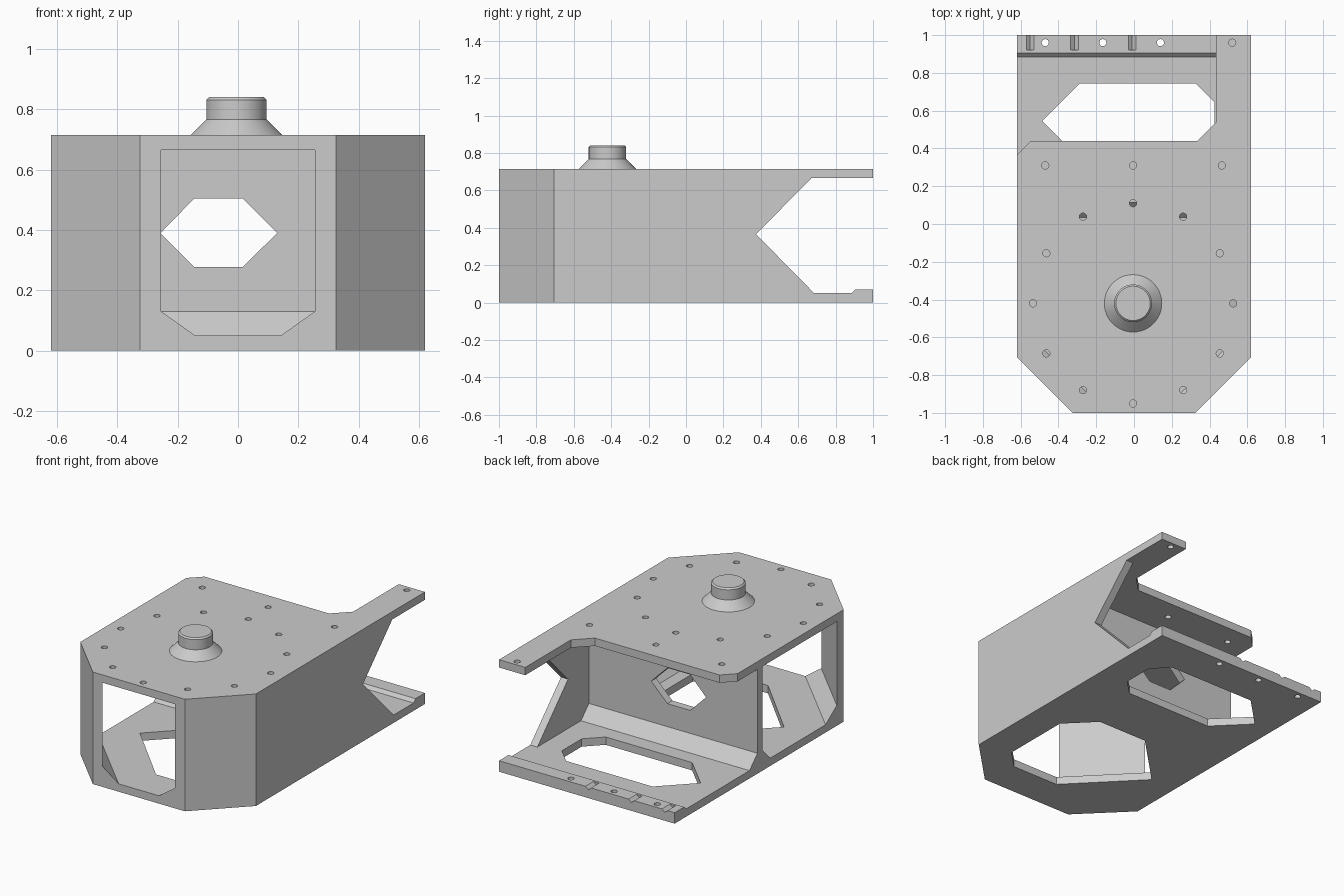
import bpy, bmesh, math
from mathutils import Vector

default = bpy.data.objects.get("Cube")
if default:
    bpy.data.objects.remove(default, do_unlink=True)

grey = bpy.data.materials.new("light_grey")
grey.use_nodes = True
colour = (0.6, 0.6, 0.6, 1)
grey.diffuse_color = colour
grey.node_tree.nodes["Principled BSDF"].inputs["Base Color"].default_value = colour

TOP, THICK, SIDE = 0.715, 0.05, 0.62
CEIL = TOP - THICK
FILLET = 0.08


def loft(name, start, end):
    """Solid between two matching loops of 3D points."""
    bm = bmesh.new()
    a = [bm.verts.new(p) for p in start]
    b = [bm.verts.new(p) for p in end]
    bm.faces.new(a)
    bm.faces.new(b)
    for i in range(len(a)):
        j = (i + 1) % len(a)
        bm.faces.new((a[i], a[j], b[j], b[i]))
    bmesh.ops.recalc_face_normals(bm, faces=bm.faces)
    mesh = bpy.data.meshes.new(name)
    bm.to_mesh(mesh)
    bm.free()
    mesh.materials.append(grey)
    obj = bpy.data.objects.new(name, mesh)
    bpy.context.collection.objects.link(obj)
    return obj


def prism(name, outline, axis, low, high):
    """Extrude a 2D outline along x, y or z."""
    def place(d):
        return [Vector((*p[:axis], d, *p[axis:])) for p in outline]
    return loft(name, place(low), place(high))


def circle(x, y, r, sides=16):
    steps = [2 * math.pi * i / sides for i in range(sides)]
    return [(x + r * math.cos(t), y + r * math.sin(t)) for t in steps]


def cut(obj, cutter, keep=False):
    cutter.hide_render = True
    mod = obj.modifiers.new("cut", "BOOLEAN")
    mod.operation, mod.solver, mod.object = "DIFFERENCE", "EXACT", cutter
    bpy.context.view_layer.objects.active = obj
    bpy.ops.object.modifier_apply(modifier=mod.name)
    if not keep:
        bpy.data.objects.remove(cutter, do_unlink=True)


# Floor plate with its two large openings
nose = [(-SIDE, -0.705), (-0.325, -1), (0.325, -1), (SIDE, -0.705)]
floor = prism("floor_plate", nose + [(SIDE, 1), (-SIDE, 1)], 2, 0, THICK)
front_opening = [(0.41, -0.65), (0.41, -0.2), (0.24, -0.03), (-0.11, -0.03),
                 (-0.44, -0.36), (-0.04, -0.77), (0.29, -0.77)]
rear_opening = [(-0.485, 0.545), (-0.285, 0.745), (0.325, 0.745), (0.425, 0.645),
                (0.425, 0.445), (0.325, 0.345), (-0.285, 0.345)]
for outline in (front_opening, rear_opening):
    cut(floor, prism("opening_cutter", outline, 2, -0.1, 0.2))

# Raised rear lip with grooves and bolt holes
lip = prism("rear_lip", [(0.885, THICK), (0.905, 0.07), (1, 0.07), (1, THICK)],
            0, -SIDE, SIDE)
for x in (-0.55, -0.315, -0.01):
    groove = [(x - 0.02, 0.08), (x - 0.02, 0.07), (x, 0.053),
              (x + 0.02, 0.07), (x + 0.02, 0.08)]
    cut(lip, prism("groove_cutter", groove, 1, 0.92, 1.1))
for x in (-0.47, -0.165, 0.14):
    hole = prism("hole_cutter", circle(x, 0.96, 0.019), 2, -0.1, 0.2)
    cut(lip, hole, keep=True)
    cut(floor, hole)

# Top plate with one rear arm
rear_edge = [(SIDE, 1), (0.435, 1), (0.435, 0.54), (0.335, 0.44),
             (-0.545, 0.44), (-SIDE, 0.365)]
roof = prism("top_plate", nose + rear_edge, 2, CEIL, TOP)
KX, KY = -0.005, -0.42
holes = circle(KX, KY, 0.53, 12) + [(x, 0.31) for x in (-0.47, KX, 0.465)]
for x, y in holes + [(0.52, 0.96)]:
    cut(roof, prism("hole_cutter", circle(x, y, 0.019), 2, 0.6, 0.8))

# Angled front walls and the sloped fillets at their feet
for s, label, end in ((1, "left", 0.6), (-1, "right", SIDE)):
    corner = [(s * x, y) for x, y in
              ((0.325, -1), (SIDE, -0.705), (SIDE, -0.635), (0.255, -1))]
    prism(label + "_front_wall", corner, 2, THICK, CEIL)
    run = FILLET * math.sqrt(2)
    near = [(s * 0.255, -1, THICK), (s * (0.255 - run), -1, THICK),
            (s * 0.255, -1, THICK + FILLET)]
    inner = end - 1.255
    far = [(s * end, inner, THICK), (s * end, inner + run, THICK),
           (s * end, inner, THICK + FILLET)]
    loft(label + "_front_fillet", near, far)

# Side wall with a V-shaped rear cutout
prism("side_wall", [(-0.69, THICK), (0.685, THICK), (0.375, 0.365),
                    (0.67, CEIL), (-0.69, CEIL)], 0, SIDE - THICK, SIDE)
prism("side_fillet", [(0.575, THICK), (0.57 - FILLET, THICK),
                      (0.57, THICK + FILLET), (0.575, THICK + FILLET)],
      1, -0.67, 0.14)

# Cross partition with flared foot and hexagonal window
partition = prism("partition", [(0.035, THICK), (0.115, THICK + FILLET),
                                (0.115, CEIL), (0.165, CEIL),
                                (0.165, THICK + FILLET), (0.245, THICK)],
                  0, -SIDE, 0.6)
window = [(-0.257, 0.39), (-0.145, 0.505), (0.015, 0.505),
          (0.13, 0.39), (0.015, 0.277), (-0.145, 0.277)]
cut(partition, prism("window_cutter", window, 1, 0, 0.3))

# Turned knob on a conical base
bm = bmesh.new()
rings = [(0.152, TOP), (0.1, 0.767), (0.1, 0.832), (0.091, 0.841)]
loops = [[bm.verts.new((x, y, z)) for x, y in circle(KX, KY, r, 48)] for r, z in rings]
for lower, upper in zip(loops, loops[1:]):
    for i in range(48):
        j = (i + 1) % 48
        bm.faces.new((lower[i], lower[j], upper[j], upper[i]))
bm.faces.new(loops[-1])
mesh = bpy.data.meshes.new("knob")
bm.to_mesh(mesh)
bm.free()
mesh.materials.append(grey)
knob = bpy.data.objects.new("knob", mesh)
bpy.context.collection.objects.link(knob)
bpy.ops.object.select_all(action="DESELECT")
knob.select_set(True)
bpy.context.view_layer.objects.active = knob
bpy.ops.object.shade_smooth_by_angle(angle=math.radians(30))
